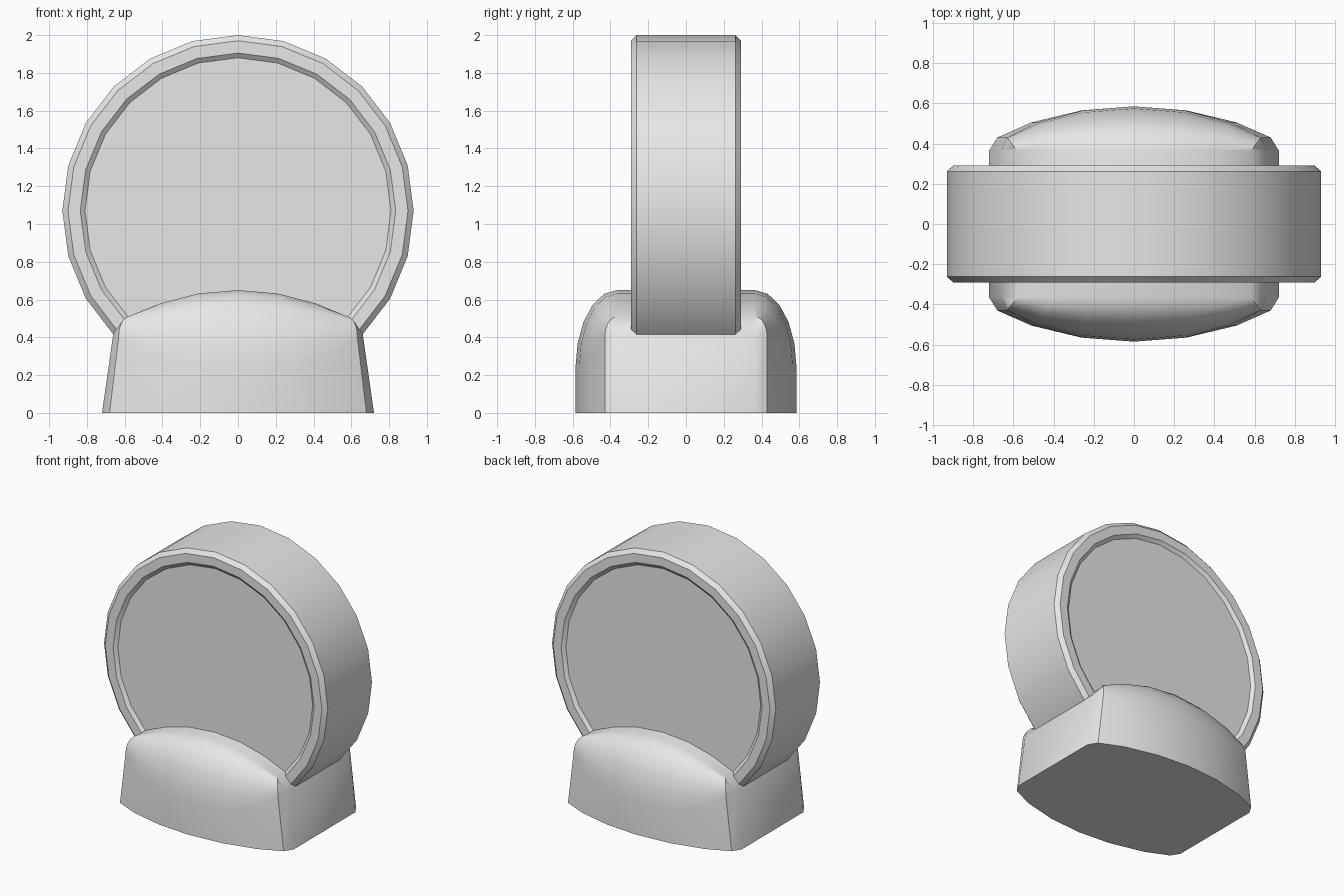
import bpy, bmesh
from math import sin, cos, pi, radians

cube = bpy.data.objects.get("Cube")
if cube:
    bpy.data.objects.remove(cube)

grey = bpy.data.materials.new("plain_grey")
grey.use_nodes = True
grey.diffuse_color = (0.8, 0.8, 0.8, 1)
grey.node_tree.nodes["Principled BSDF"].inputs["Base Color"].default_value = (0.8, 0.8, 0.8, 1)


def finish(name, bm):
    """Clean the mesh and add it to the scene as a smooth part with sharp edges."""
    bmesh.ops.remove_doubles(bm, verts=bm.verts, dist=0.0005)
    bmesh.ops.recalc_face_normals(bm, faces=bm.faces)
    mesh = bpy.data.meshes.new(name)
    bm.to_mesh(mesh)
    bm.free()
    mesh.materials.append(grey)
    obj = bpy.data.objects.new(name, mesh)
    bpy.context.collection.objects.link(obj)
    bpy.ops.object.select_all(action="DESELECT")
    obj.select_set(True)
    bpy.context.view_layer.objects.active = obj
    bpy.ops.object.shade_smooth_by_angle(angle=radians(30))
    return obj


def bridge(bm, a, b, closed):
    """Join two rows of vertices with quads."""
    n = len(a)
    for i in range(n if closed else n - 1):
        j = (i + 1) % n
        bm.faces.new((a[i], a[j], b[j], b[i]))


# Round disc: bevelled rim and a shallow recessed panel on both faces
SIDES, CENTRE = 24, 1.07
half = [(0.81, 0.27), (0.835, 0.29), (0.90, 0.29), (0.93, 0.262)]   # radius, depth
profile = [(r, -y) for r, y in half] + [(r, y) for r, y in reversed(half)]
bm = bmesh.new()
rings = []
for r, y in profile:
    angles = [2 * pi * k / SIDES for k in range(SIDES)]
    rings.append([bm.verts.new((r * sin(a), y, CENTRE + r * cos(a))) for a in angles])
for a, b in zip(rings, rings[1:]):
    bridge(bm, a, b, True)
bm.faces.new(rings[0])
bm.faces.new(rings[-1])
finish("round_disc", bm)

# Base: tapered foot with bowed faces and a domed top, lofted across its width
# columns: foot x, foot y, wall-top x, wall-top z, crown x, crown z
CROWN_Y, STEPS = 0.365, 5
columns = [
    (0.00, 0.585, 0.00, 0.24, 0.00, 0.65),
    (0.26, 0.565, 0.25, 0.25, 0.21, 0.632),
    (0.51, 0.505, 0.48, 0.30, 0.41, 0.58),
    (0.68, 0.43, 0.632, 0.40, 0.58, 0.51),
    (0.72, 0.365, 0.66, 0.42, 0.66, 0.42),
]
mirrored = [(-c[0], c[1], -c[2], c[3], -c[4], c[5]) for c in reversed(columns[1:])]
bm = bmesh.new()
rows = []
for fx, fy, wx, wz, cx, cz in mirrored + columns:
    side = [(fx, fy, 0)]
    for k in range(STEPS + 1):
        t = k / STEPS * pi / 2
        side.append((wx + (cx - wx) * (1 - cos(t)),
                     CROWN_Y + (fy - CROWN_Y) * cos(t),
                     wz + (cz - wz) * sin(t)))
    loop = [(x, -y, z) for x, y, z in side] + side[::-1]
    rows.append([bm.verts.new(p) for p in loop])
for a, b in zip(rows, rows[1:]):
    bridge(bm, a, b, False)
# end walls and underside
for row in (rows[0], rows[-1]):
    bm.faces.new((row[0], row[1], row[-2], row[-1]))
bm.faces.new([r[0] for r in rows] + [r[-1] for r in reversed(rows)])
finish("domed_base", bm)
